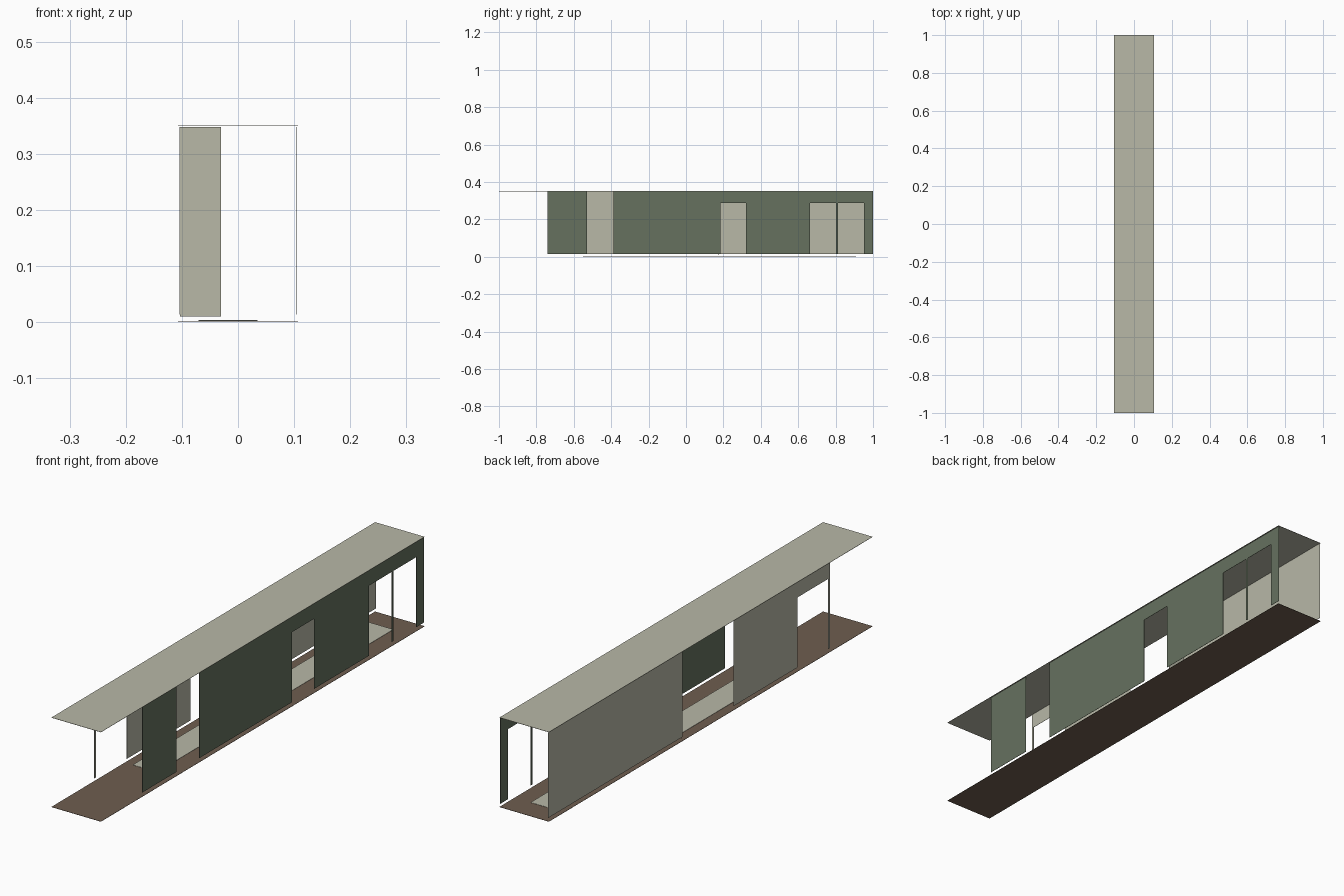
import bpy

cube = bpy.data.objects.get("Cube")
if cube:
    bpy.data.objects.remove(cube, do_unlink=True)

THICK = 0.001
SIDE = 0.1035       # distance of the side walls from the middle
LOW, HIGH, DOOR_TOP = 0.014, 0.348, 0.288


def material(name, code):
    def linear(c):
        return c / 12.92 if c <= 0.04045 else ((c + 0.055) / 1.055) ** 2.4
    rgb = [linear(v / 255) for v in bytes.fromhex(code)]
    mat = bpy.data.materials.new(name)
    mat.use_nodes = True
    mat.diffuse_color = (*rgb, 1)
    mat.node_tree.nodes["Principled BSDF"].inputs["Base Color"].default_value = (*rgb, 1)
    return mat


beige = material("beige", "b8b8a7")
green = material("dull green", "66715f")
brown = material("floor brown", "6f5e50")


def sheet(name, points, mat):
    """Thin flat panel from one outline."""
    mesh = bpy.data.meshes.new(name)
    mesh.from_pydata(points, [], [range(len(points))])
    mesh.materials.append(mat)
    obj = bpy.data.objects.new(name, mesh)
    bpy.context.collection.objects.link(obj)
    solid = obj.modifiers.new("thickness", "SOLIDIFY")
    solid.thickness = THICK
    solid.offset = 0
    return obj


def level(name, x0, x1, y0, y1, z, mat):
    return sheet(name, [(x0, y0, z), (x1, y0, z), (x1, y1, z), (x0, y1, z)], mat)


def wall(name, x, start, end, mat, doors=()):
    """Side wall whose lower edge is notched by doorways."""
    outline = [(start, HIGH), (start, LOW)]
    for a, b in doors:
        outline += [(a, LOW), (a, DOOR_TOP), (b, DOOR_TOP), (b, LOW)]
    outline += [(end, LOW), (end, HIGH)]
    return sheet(name, [(x, y, z) for y, z in outline], mat)


# Floor, runner and roof
level("floor", -0.107, 0.107, -1, 1, THICK / 2, brown)
level("floor_runner", -0.07, 0.035, -0.55, 0.91, 0.003, beige)
level("roof", -0.107, 0.107, -1, 1, 0.35, beige)

# Left wall with its doorways
wall("left_front_wall", SIDE, -0.74, -0.53, green)
wall("left_main_wall", SIDE, -0.387, 1, green,
     doors=[(0.185, 0.322), (0.662, 0.802), (0.812, 0.953)])

# Right wall, open in the middle
wall("right_front_wall", -SIDE, -0.74, -0.145, beige, doors=[(-0.729, -0.54)])
wall("right_rear_wall", -SIDE, 0.17, 1, beige)

# Cross partition beside the middle opening
sheet("partition", [(x, 0.175, z) for x, z in
                    ((-SIDE, 0.01), (-0.03, 0.01), (-0.03, HIGH), (-SIDE, HIGH))], beige)
